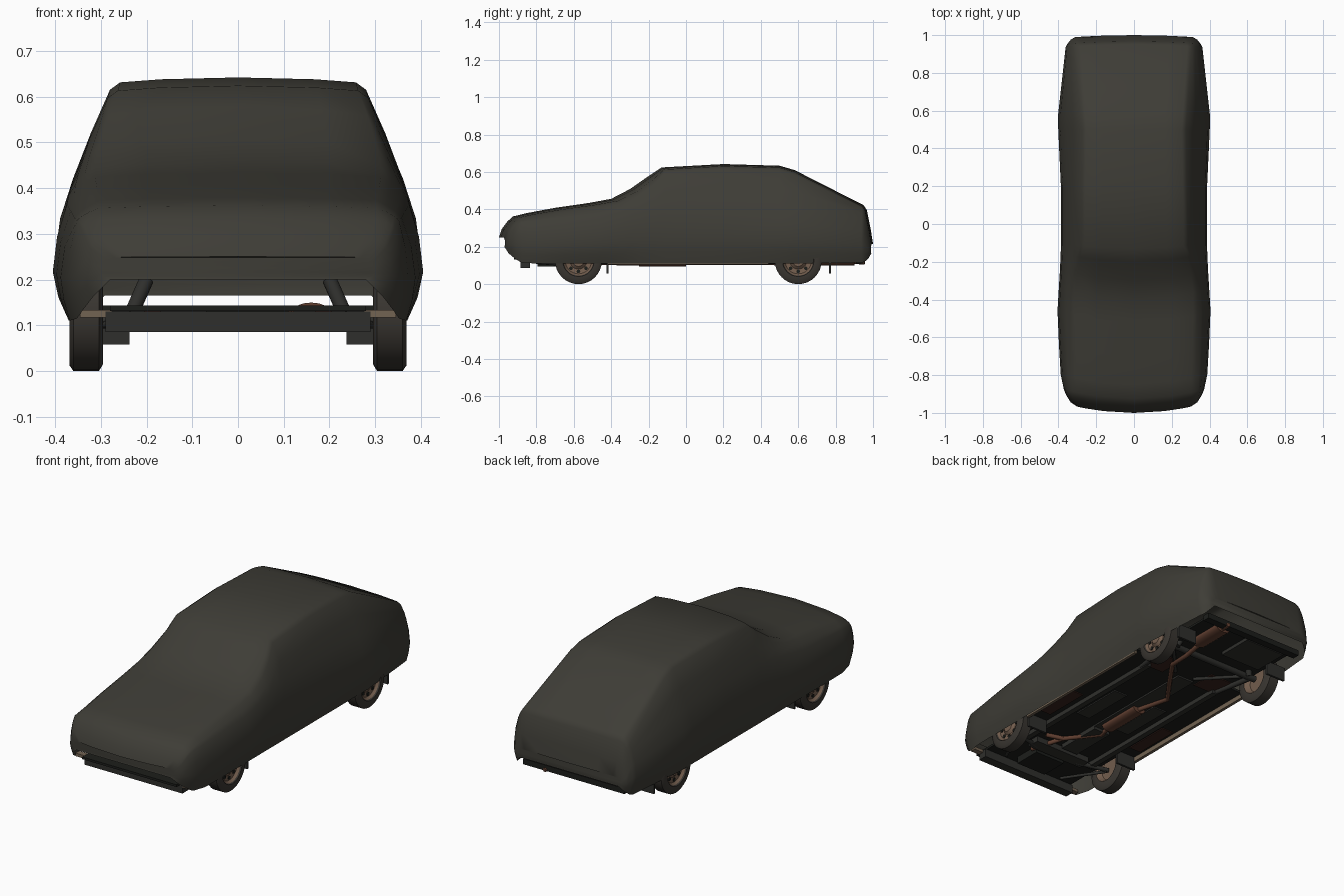
import bpy, bmesh, math
from mathutils import Vector, Matrix

if "Cube" in bpy.data.objects:
    bpy.data.objects.remove(bpy.data.objects["Cube"])


def material(name, rgb):
    m = bpy.data.materials.new(name)
    m.diffuse_color = (*rgb, 1)
    m.use_nodes = True
    m.node_tree.nodes["Principled BSDF"].inputs["Base Color"].default_value = m.diffuse_color
    return m


CLOTH = material("cover cloth", (0.048, 0.046, 0.037))
FLOOR = material("underbody black", (0.012, 0.013, 0.011))
FRAME = material("chassis grey", (0.028, 0.028, 0.025))
TYRE = material("tyre rubber", (0.042, 0.037, 0.031))
RIM = material("dusty rim", (0.17, 0.11, 0.075))
RUST = material("rusty exhaust", (0.12, 0.05, 0.03))
SILL = material("dusty tan", (0.17, 0.125, 0.085))
RED = material("dark red rust", (0.04, 0.016, 0.012))


def finish(name, bm, mats, angle=40):
    bmesh.ops.recalc_face_normals(bm, faces=bm.faces)
    me = bpy.data.meshes.new(name)
    bm.to_mesh(me)
    bm.free()
    ob = bpy.data.objects.new(name, me)
    bpy.context.collection.objects.link(ob)
    for m in mats:
        me.materials.append(m)
    bpy.ops.object.select_all(action='DESELECT')
    ob.select_set(True)
    bpy.context.view_layer.objects.active = ob
    bpy.ops.object.shade_smooth_by_angle(angle=math.radians(angle))
    return ob


def box(name, centre, size, mat, turn=0.0):
    bm = bmesh.new()
    mtx = (Matrix.Translation(centre) @ Matrix.Rotation(turn, 4, 'Z')
           @ Matrix.Diagonal((*size, 1)))
    bmesh.ops.create_cube(bm, size=1, matrix=mtx)
    return finish(name, bm, [mat])


def cylinder(name, a, b, r, mat, sides=14, flat=1.0):
    a, b = Vector(a), Vector(b)
    d = b - a
    bm = bmesh.new()
    mtx = (Matrix.Translation((a + b) / 2) @ Matrix.Diagonal((1, 1, flat, 1))
           @ d.to_track_quat('Z', 'Y').to_matrix().to_4x4())
    bmesh.ops.create_cone(bm, cap_ends=True, segments=sides, radius1=r,
                          radius2=r, depth=d.length, matrix=mtx)
    return finish(name, bm, [mat])


def pipe(name, pts, r, mat):
    cu = bpy.data.curves.new(name, 'CURVE')
    cu.dimensions = '3D'
    cu.bevel_depth = r
    cu.bevel_resolution = 2
    cu.use_fill_caps = True
    sp = cu.splines.new('POLY')
    sp.points.add(len(pts) - 1)
    for p, q in zip(sp.points, pts):
        p.co = (*q, 1)
    cu.materials.append(mat)
    ob = bpy.data.objects.new(name, cu)
    bpy.context.collection.objects.link(ob)
    bpy.ops.object.select_all(action='DESELECT')
    ob.select_set(True)
    bpy.context.view_layer.objects.active = ob
    bpy.ops.object.convert(target='MESH')


# Cloth cover: loft of cross-sections
# y, hem z, widest x, shoulder x, shoulder z, top edge x, top edge z, centre z
STATIONS = [
    (-1.00, .200, .300, .290, .235, .270, .248, .250),
    (-.985, .165, .335, .325, .270, .310, .285, .295),
    (-.955, .135, .358, .342, .310, .325, .325, .335),
    (-.925, .115, .372, .352, .330, .325, .348, .362),
    (-.850, .110, .388, .358, .335, .325, .362, .380),
    (-.700, .110, .397, .366, .350, .330, .386, .408),
    (-.520, .110, .405, .374, .365, .335, .410, .434),
    (-.400, .110, .398, .370, .385, .335, .430, .456),
    (-.300, .110, .392, .365, .400, .325, .470, .508),
    (-.200, .110, .388, .360, .415, .305, .530, .578),
    (-.130, .110, .387, .358, .420, .285, .597, .624),
    (.200, .110, .387, .358, .425, .280, .615, .642),
    (.500, .110, .401, .361, .420, .275, .608, .633),
    (.580, .110, .402, .360, .410, .280, .586, .610),
    (.950, .115, .362, .337, .350, .305, .408, .422),
    (.967, .120, .352, .327, .335, .300, .385, .396),
    (.988, .140, .335, .315, .245, .295, .285, .290),
    (1.00, .165, .312, .300, .198, .285, .212, .216),
]
bm = bmesh.new()
rings = []
for y, zb, wm, ws, zs, we, ze, zt in STATIONS:
    wb, d, h = min(.37, wm - .02), zt - ze, zs - zb
    half = [(wb, zb), (wb + .65 * (wm - wb), zb + .2 * h), (wm, zb + .42 * h),
            (wm - .3 * (wm - ws), zb + .72 * h), (ws, zs),
            ((ws + we) / 2 + .003, (zs + ze) / 2), (we, ze),
            (we - .022, ze + .6 * d), (we * .6, zt - .15 * d), (0, zt)]
    pts = half + [(-x, z) for x, z in half[-2::-1]]
    # the nose and windscreen bow backwards towards the sides
    bow = .04 * min(1, -4 * y) if y < 0 else -.012 * max(0, y - .5) * 2
    rings.append([bm.verts.new((x, y + bow * (x / .33) ** 2, z)) for x, z in pts])
n = len(rings[0])
for a, b in zip(rings, rings[1:]):
    for i in range(n - 1):
        bm.faces.new((a[i], a[i + 1], b[i + 1], b[i]))
for r in (rings[0], rings[-1]):
    for i in range(n // 2 - 1):
        bm.faces.new((r[i], r[i + 1], r[n - 2 - i], r[n - 1 - i]))
    bm.faces.new((r[n // 2 - 1], r[n // 2], r[n // 2 + 1]))
finish("car_cover", bm, [CLOTH], 50)

# Wheels: lathed tyre and rim with dark slots
WHEEL = [(-.01, 0), (-.01, .06), (-.037, .078), (-.037, .11), (-.028, .125),
         (.028, .125), (.037, .112), (.037, .084), (.03, .08), (.018, .07),
         (.014, .045), (.027, .03), (.027, 0)]
for side in (-1, 1):
    for axle, wy in (("front", -.575), ("rear", .6)):
        tag = axle + ("_left" if side < 0 else "_right")
        c = Vector((side * .332, wy, .125))
        bm = bmesh.new()
        prof = [bm.verts.new((side * x, r, 0)) for x, r in WHEEL]
        edges = [bm.edges.new(e) for e in zip(prof, prof[1:])]
        bmesh.ops.spin(bm, geom=prof + edges, axis=(1, 0, 0), cent=(0, 0, 0),
                       angle=math.tau, steps=32, use_duplicate=False)
        bmesh.ops.remove_doubles(bm, verts=bm.verts, dist=1e-4)
        for f in bm.faces:
            m = f.calc_center_median()
            f.material_index = 0 if math.hypot(m.y, m.z) > .08 else 1
        bmesh.ops.translate(bm, verts=bm.verts, vec=c)
        finish("wheel_" + tag, bm, [TYRE, RIM])
        for k in range(8):
            a = math.tau * k / 8
            p = c + Vector((side * .0165, .057 * math.cos(a), .057 * math.sin(a)))
            cylinder("rim_slot_" + tag, p, p + Vector((side * .004, 0, 0)),
                     .01, FLOOR, 8)
        # mud flap behind each wheel
        box("mud_flap_" + tag, (side * .295, wy + (.155 if wy < 0 else .17), .095),
            (.115, .012, .075), FRAME)

# Floor pan, stiffening ribs and sills
box("floor_pan", (0, 0, .137), (.56, 1.84, .012), FLOOR)
box("floor_tunnel", (-.03, -.05, .128), (.1, .85, .012), FRAME)
box("front_valance", (0, -.86, .108), (.58, .05, .045), FRAME)
box("rear_valance", (0, .93, .125), (.6, .04, .03), FLOOR)
for s in (-1, 1):
    box("side_floor", (s * .32, .01, .137), (.09, .86, .012), FLOOR)
    box("sill", (s * .357, .01, .12), (.016, .86, .028), SILL)
    box("chassis_rail", (s * .22, -.12, .122), (.03, 1.0, .03), FRAME)
    box("front_floor_panel", (s * .3, -.22, .129), (.07, .26, .006), RED)
    box("rear_floor_panel", (s * .17, .42, .129), (.13, .14, .006), RED)
    box("seat_floor_rib", (s * .13, -.1, .128), (.08, .3, .008), FRAME)
    box("front_corner_trim", (s * .31, -.87, .125), (.07, .03, .016), SILL)
    # suspension
    pipe("front_arm", [(s * .31, -.575, .11), (s * .13, -.62, .11)], .012, FRAME)
    pipe("front_strut_rod", [(s * .3, -.575, .1), (s * .18, -.8, .115)], .008, FRAME)
    pipe("rear_trailing_arm", [(s * .27, .6, .12), (s * .22, .3, .125)], .014, FRAME)
    pipe("rear_diagonal_arm", [(s * .24, .6, .12), (s * .06, .4, .125)], .009, FRAME)
    cylinder("rear_damper", (s * .24, .63, .11), (s * .2, .66, .2), .016, FRAME)
box("front_crossmember", (0, -.6, .118), (.34, .07, .035), FRAME)
box("engine_sump", (.02, -.72, .118), (.18, .15, .05), FLOOR)
box("gearbox", (-.03, -.42, .122), (.1, .26, .03), FRAME)
box("spare_wheel_well", (-.12, .8, .125), (.24, .2, .025), FRAME)
cylinder("rear_axle", (-.3, .6, .125), (.3, .6, .125), .018, FRAME)

# Exhaust: twin downpipes, two silencers and linking pipes
pipe("exhaust_downpipe", [(.12, -.67, .12), (.07, -.48, .115), (-.05, -.32, .112),
                          (-.03, -.22, .112)], .012, RUST)
pipe("second_downpipe", [(.15, -.52, .125), (.07, -.48, .115)], .012, RUST)
cylinder("middle_silencer", (-.035, -.25, .115), (-.035, 0, .115), .038, RUST, 16, .55)
pipe("exhaust_link_pipe", [(-.035, 0, .114), (-.08, .17, .114), (.03, .32, .114),
                           (.13, .46, .114), (.15, .6, .1), (.16, .74, .118)],
     .012, RUST)
cylinder("rear_silencer", (.16, .7, .125), (.16, .9, .125), .045, RUST, 16, .55)
pipe("tail_pipe", [(.16, .89, .12), (.17, .955, .115)], .011, RUST)
